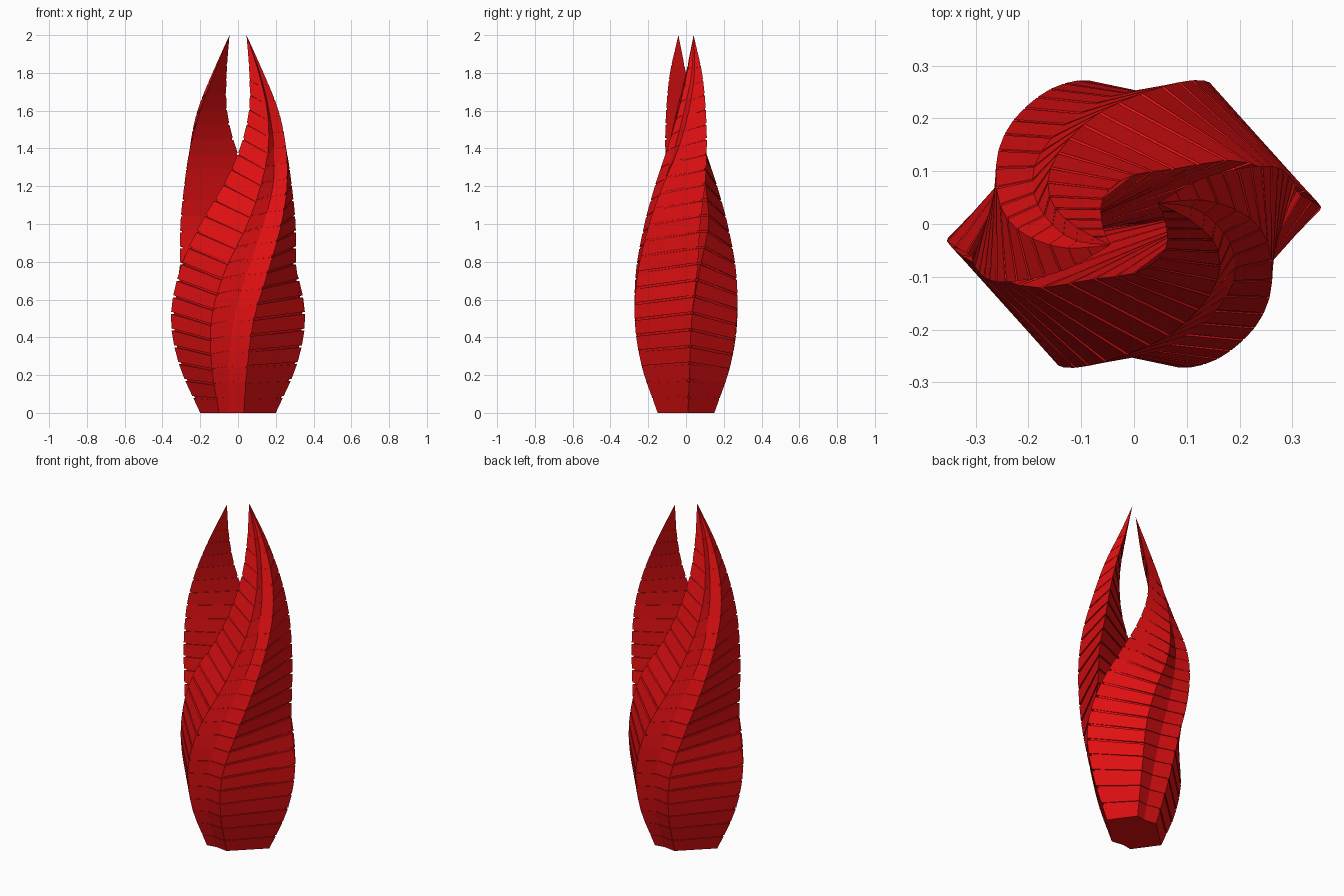
import bpy, bmesh, math
from mathutils import Vector

if "Cube" in bpy.data.objects:
    bpy.data.objects.remove(bpy.data.objects["Cube"])

# Heights at which the five corner paths of one half are given
Z = [0, .25, .5, .75, 1, 1.2, 1.4, 1.6, 1.8, 2]
PATHS = [
    # inner corner
    [(-.2, -.01), (-.31, -.02), (-.355, -.03), (-.31, -.07), (-.2, -.12),
     (-.08, -.105), (.01, -.09), (.058, -.05), (.06, 0), (.045, .04)],
    # front ridge
    [(-.1, -.15), (-.14, -.235), (-.14, -.27), (-.07, -.265), (.05, -.22),
     (.12, -.165), (.16, -.1), (.155, -.04), (.11, .005), (.045, .04)],
    # groove
    [(-.045, -.14), (-.05, -.215), (-.02, -.25), (.05, -.24), (.135, -.185),
     (.185, -.12), (.19, -.06), (.165, -.01), (.115, .03), (.045, .04)],
    # side ridge
    [(.03, -.15), (.05, -.235), (.085, -.272), (.16, -.255), (.23, -.195),
     (.26, -.125), (.255, -.04), (.215, .015), (.135, .045), (.045, .04)],
    # outer corner
    [(.2, .01), (.31, .02), (.355, .03), (.31, .06), (.305, .075),
     (.285, .1), (.255, .11), (.2, .105), (.125, .085), (.045, .04)],
]
TILT = [.05, -.04, -.01, 0, .05]   # how far each floor line rises at each corner
FLOORS = 24
GAP = .13                          # part of a storey taken by the recessed joint

red = bpy.data.materials.new("deep red")
red.diffuse_color = (.75, .005, .006, 1)
red.use_nodes = True
red.node_tree.nodes["Principled BSDF"].inputs["Base Color"].default_value = red.diffuse_color


def on_path(path, z):
    """Smooth curve through the path points at height z."""
    i = max(k for k in range(len(Z) - 1) if Z[k] <= z + 1e-9)
    p = [Vector(q) for q in path]

    def slope(k):
        a, b = max(k - 1, 0), min(k + 1, len(Z) - 1)
        return (p[b] - p[a]) / (Z[b] - Z[a])
    h = Z[i + 1] - Z[i]
    s = (z - Z[i]) / h
    return (p[i] * (2*s**3 - 3*s**2 + 1) + slope(i) * h * (s**3 - 2*s**2 + s)
            + p[i + 1] * (3*s**2 - 2*s**3) + slope(i + 1) * h * (s**3 - s**2))


def section(t, scale):
    pts = []
    for path, tilt in zip(PATHS, TILT):
        z = min(max(2 * t + tilt * math.sin(math.pi * t), 0), 2)
        q = on_path(path, z)
        pts.append(Vector((q.x, q.y, z)))
    mid = sum(pts, Vector()) / len(pts)
    return [Vector((mid.x + (p.x - mid.x) * scale,
                    mid.y + (p.y - mid.y) * scale, p.z)) for p in pts]


def twisted_half(name, sign):
    bm = bmesh.new()
    rings = []
    for k in range(FLOORS):
        top = (k + 1 - GAP) / FLOORS
        end = (k + 1) / FLOORS
        steps = [(k / FLOORS, 1), (top, 1), (top, .955), (end, .955)]
        if k == FLOORS - 1:
            steps = [(k / FLOORS, 1), (1, 1)]
        for t, s in steps:
            rings.append([bm.verts.new((p.x * sign, p.y * sign, p.z))
                          for p in section(t, s)])
    n = len(PATHS)
    for a, b in zip(rings, rings[1:]):
        for i in range(n):
            j = (i + 1) % n
            bm.faces.new((a[i], a[j], b[j], b[i]))
    bm.faces.new(rings[0][::-1])
    bmesh.ops.remove_doubles(bm, verts=bm.verts, dist=1e-5)
    bmesh.ops.recalc_face_normals(bm, faces=bm.faces)
    me = bpy.data.meshes.new(name)
    bm.to_mesh(me)
    bm.free()
    me.materials.append(red)
    ob = bpy.data.objects.new(name, me)
    bpy.context.collection.objects.link(ob)


# Two halves, each the other turned half a turn about the vertical
twisted_half("right_tower", 1)
twisted_half("left_tower", -1)
